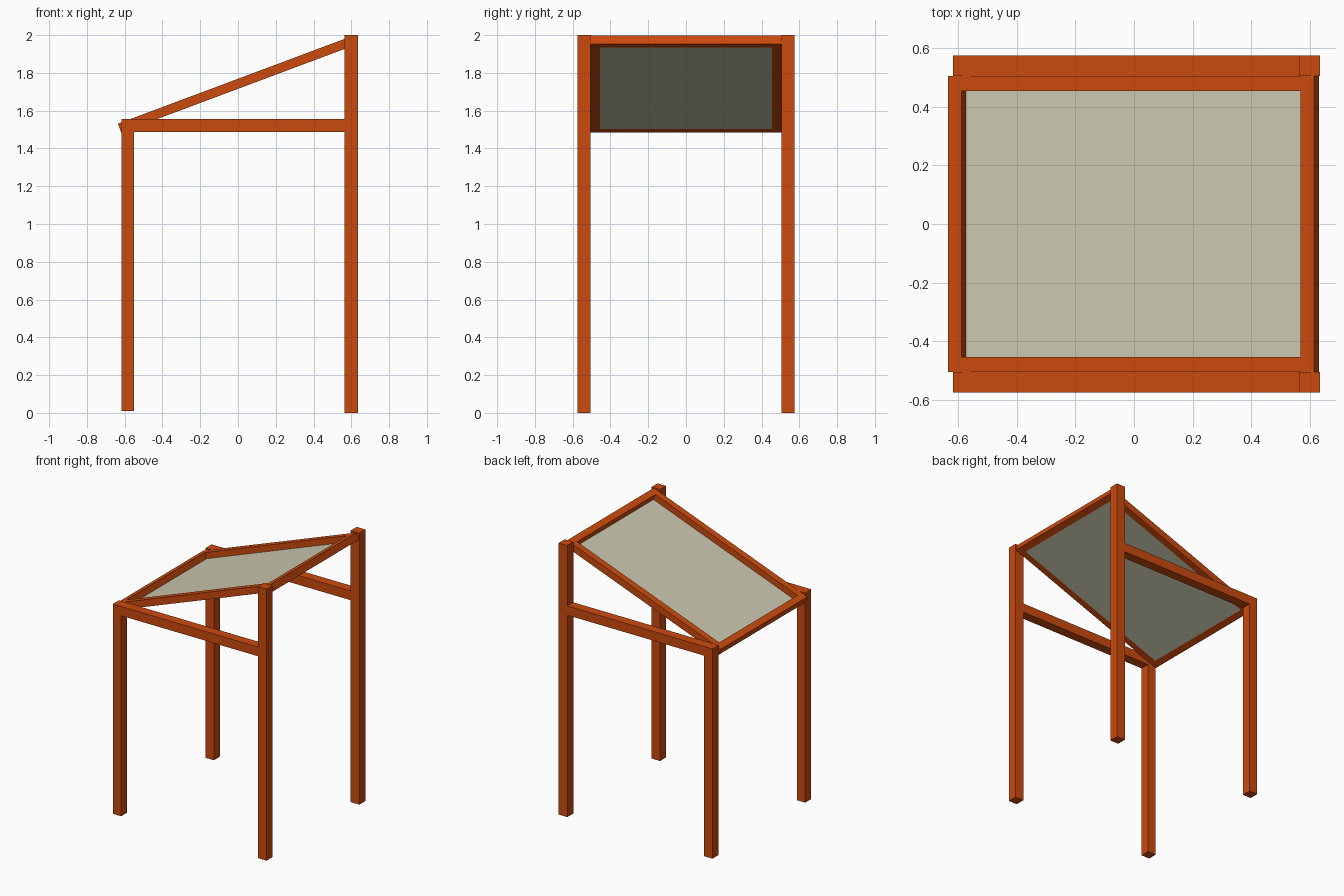
import bpy
import math
from mathutils import Matrix, Vector

if "Cube" in bpy.data.objects:
    bpy.data.objects.remove(bpy.data.objects["Cube"])


def material(name, color):
    m = bpy.data.materials.new(name)
    m.diffuse_color = (*color, 1.0)
    m.use_nodes = True
    m.node_tree.nodes["Principled BSDF"].inputs["Base Color"].default_value = m.diffuse_color
    return m


ORANGE = material("burnt orange wood", (0.60, 0.068, 0.004))
CREAM = material("pale cream panel", (0.60, 0.58, 0.43))


def box(name, lo, hi, mat, matrix=Matrix.Identity(4)):
    """Box between two corners, optionally moved by a matrix."""
    lo, hi = Vector(lo), Vector(hi)
    bpy.ops.mesh.primitive_cube_add(size=1)
    ob = bpy.context.object
    ob.name = name
    size = hi - lo
    ob.data.transform(matrix @ Matrix.Translation((lo + hi) / 2)
                      @ Matrix.Diagonal((*size, 1)))
    ob.data.materials.append(mat)
    return ob


# Slanted frame coordinates: origin at the low top edge, x up the slope
low, high = Vector((-0.636, 0, 1.531)), Vector((0.615, 0, 1.999))
run = high - low
length = run.length
slope = Matrix.Translation(low) @ Matrix.Rotation(-math.atan2(run.z, run.x), 4, 'Y')
W = 0.05       # rail width and thickness
OUT = 0.505    # half width of the slanted frame

for side, s in (("front", -1), ("back", 1)):
    y0, y1 = sorted((s * 0.505, s * 0.575))
    # Posts and the level beam between them
    box(side + "_tall_post", (0.565, y0, 0), (0.635, y1, 2.0), ORANGE)
    box(side + "_short_post", (-0.618, y0, 0.01), (-0.55, y1, 1.487), ORANGE)
    box(side + "_level_beam", (-0.618, y0, 1.487), (0.565, y1, 1.555), ORANGE)
    # Sloping side rail
    r0, r1 = sorted((s * (OUT - W), s * OUT))
    box(side + "_slope_rail", (W, r0, -W), (length - W, r1, 0), ORANGE, slope)

# Cross rails at both ends of the slope
box("low_cross_rail", (0, -OUT, -W), (W, OUT, 0), ORANGE, slope)
box("high_cross_rail", (length - W, -OUT, -W), (length, OUT, 0), ORANGE, slope)

# Panel set flush with the bottom of the frame
box("roof_panel", (W, -OUT + W, -W), (length - W, OUT - W, -W + 0.006), CREAM, slope)
